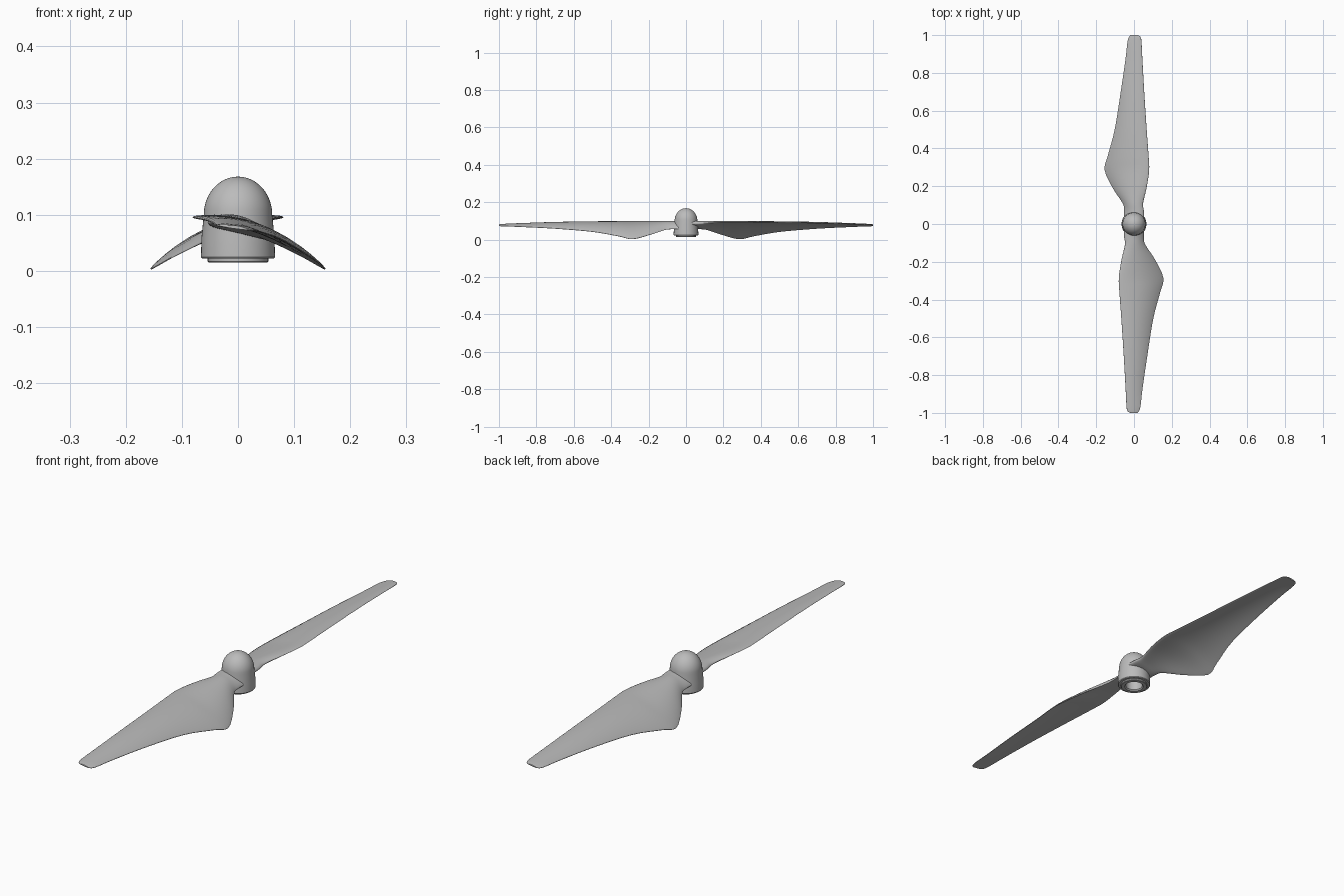
import bpy
import bmesh
import math
from mathutils import Vector, Matrix

default = bpy.data.objects.get("Cube")
if default:
    bpy.data.objects.remove(default, do_unlink=True)

grey = bpy.data.materials.new("propeller grey")
grey.use_nodes = True
colour = (0.5, 0.5, 0.5, 1.0)
grey.diffuse_color = colour
grey.node_tree.nodes["Principled BSDF"].inputs["Base Color"].default_value = colour


def make_object(name, bm, angle):
    """Turn a bmesh into a smooth shaded object."""
    bmesh.ops.recalc_face_normals(bm, faces=bm.faces)
    mesh = bpy.data.meshes.new(name)
    bm.to_mesh(mesh)
    bm.free()
    mesh.materials.append(grey)
    obj = bpy.data.objects.new(name, mesh)
    bpy.context.collection.objects.link(obj)
    bpy.ops.object.select_all(action="DESELECT")
    obj.select_set(True)
    bpy.context.view_layer.objects.active = obj
    bpy.ops.object.shade_smooth_by_angle(angle=math.radians(angle))
    return obj


# Hub: domed cap, stepped collar and an open shaft bore, as one lathed profile
body_top, body_radius, dome_height = 0.1, 0.061, 0.068
profile = [(0, 0.06), (0.034, 0.06), (0.034, 0.02), (0.038, 0.015), (0.052, 0.015),
           (0.054, 0.017), (0.054, 0.022), (0.064, 0.022), (0.066, 0.025), (0.065, 0.06)]
for i in range(13):
    a = math.pi / 2 * i / 12
    profile.append((body_radius * math.cos(a), body_top + dome_height * math.sin(a)))

bm = bmesh.new()
verts = [bm.verts.new((r, 0, z)) for r, z in profile]
edges = [bm.edges.new(pair) for pair in zip(verts, verts[1:])]
bmesh.ops.spin(bm, geom=verts + edges, axis=(0, 0, 1), cent=(0, 0, 0),
               angle=math.tau, steps=48, use_merge=False)
bmesh.ops.remove_doubles(bm, verts=bm.verts, dist=0.0001)
make_object("hub", bm, 35)

# Blade stations: radius, leading x, leading z, trailing x, trailing z, camber, thickness
stations = [Vector(s) for s in (
    (0.03, -0.054, 0.088, 0.054, 0.058, 0.01, 0.03),
    (0.07, -0.052, 0.088, 0.052, 0.057, 0.01, 0.028),
    (0.11, -0.048, 0.09, 0.06, 0.053, 0.012, 0.024),
    (0.19, -0.066, 0.095, 0.112, 0.027, 0.018, 0.016),
    (0.285, -0.08, 0.096, 0.155, 0.003, 0.023, 0.013),
    (0.36, -0.077, 0.095, 0.139, 0.018, 0.021, 0.012),
    (0.5, -0.067, 0.093, 0.102, 0.042, 0.016, 0.011),
    (0.7, -0.054, 0.09, 0.07, 0.059, 0.01, 0.009),
    (0.88, -0.044, 0.085, 0.044, 0.068, 0.005, 0.007),
    (0.96, -0.04, 0.082, 0.035, 0.071, 0.003, 0.006),
    (0.99, -0.035, 0.081, 0.027, 0.072, 0.002, 0.005),
    (1.0, -0.02, 0.079, 0.016, 0.074, 0.001, 0.004),
)]


def smooth_stations(rows, steps):
    """Catmull-Rom interpolation between the blade stations."""
    result = []
    for i in range(len(rows) - 1):
        a, b, c = rows[max(i - 1, 0)], rows[i], rows[i + 1]
        d = rows[min(i + 2, len(rows) - 1)]
        for k in range(steps):
            t = k / steps
            result.append(b + (c - a) * (t / 2)
                          + (a * 2 - b * 5 + c * 4 - d) * (t * t / 2)
                          + (b * 3 - a - c * 3 + d) * (t ** 3 / 2))
    return result + [rows[-1]]


def section(row, count=14):
    """Closed cambered aerofoil loop at one station."""
    r, lead_x, lead_z, trail_x, trail_z, camber, thick = row
    lead, trail = Vector((lead_x, -r, lead_z)), Vector((trail_x, -r, trail_z))
    chord = (trail - lead).normalized()
    normal = Vector((-chord.z, 0, chord.x))
    upper, lower = [], []
    for i in range(count + 1):
        u = (1 - math.cos(math.pi * i / count)) / 2
        half = thick / 2 * (2.26 * math.sqrt(u) * (1 - u) ** 0.7) + 0.0008
        centre = lead.lerp(trail, u) + normal * (4 * camber * u * (1 - u))
        upper.append(centre + normal * half)
        lower.append(centre - normal * half)
    return upper + lower[::-1]


def make_blade(name, turn):
    bm = bmesh.new()
    loops = [[bm.verts.new(p) for p in section(row)] for row in smooth_stations(stations, 4)]
    for near, far in zip(loops, loops[1:]):
        for i in range(len(near)):
            j = (i + 1) % len(near)
            bm.faces.new((near[i], near[j], far[j], far[i]))
    bm.faces.new(loops[0])
    bm.faces.new(loops[-1])
    bmesh.ops.rotate(bm, verts=bm.verts, cent=(0, 0, 0), matrix=Matrix.Rotation(turn, 3, "Z"))
    make_object(name, bm, 50)


# Two identical blades, half a turn apart
make_blade("front_blade", 0)
make_blade("back_blade", math.pi)
